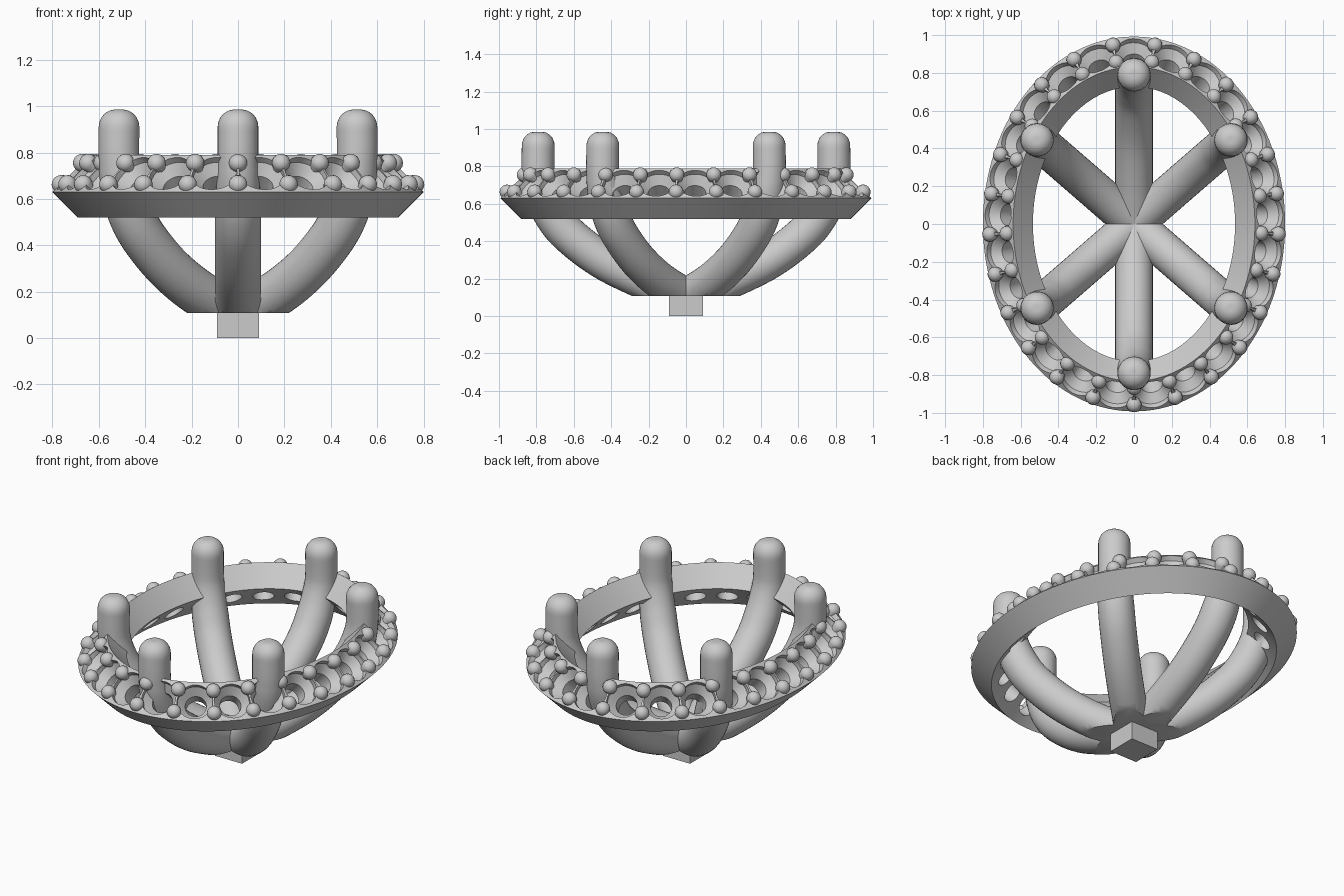
import bpy, bmesh, math
from mathutils import Vector

if "Cube" in bpy.data.objects:
    bpy.data.objects.remove(bpy.data.objects["Cube"])

AX, AY, MID_Z = 0.67, 0.862, 0.655      # centre line of the halo's square section
COUNT = 25                              # stones round the halo


def finish(name, bm, angle=35):
    bmesh.ops.recalc_face_normals(bm, faces=bm.faces)
    mesh = bpy.data.meshes.new(name)
    bm.to_mesh(mesh)
    bm.free()
    ob = bpy.data.objects.new(name, mesh)
    bpy.context.collection.objects.link(ob)
    smooth(ob, angle)
    return ob


def smooth(ob, angle=35):
    bpy.ops.object.select_all(action='DESELECT')
    ob.select_set(True)
    bpy.context.view_layer.objects.active = ob
    bpy.ops.object.shade_smooth_by_angle(angle=math.radians(angle))


def bridge(bm, rings, closed=False):
    n = len(rings[0])
    pairs = list(zip(rings, rings[1:]))
    if closed:
        pairs.append((rings[-1], rings[0]))
    for a, b in pairs:
        for i in range(n):
            j = (i + 1) % n
            bm.faces.new((a[i], a[j], b[j], b[i]))
    if not closed:
        bm.faces.new(rings[0][::-1])
        bm.faces.new(rings[-1])


def frame(t):
    """Point and outward normal on the halo ellipse."""
    c, s = math.cos(t), math.sin(t)
    return Vector((AX * c, AY * s, MID_Z)), Vector((c / AX, s / AY, 0)).normalized()


def at(t, out, up):
    p, n = frame(t)
    return p + n * out + Vector((0, 0, up))


def lathe(bm, origin, axis, profile, segs):
    """Turn (radius, height) points about an axis."""
    u = axis.orthogonal().normalized()
    v = axis.cross(u)
    rings = []
    for r, h in profile:
        rings.append([bm.verts.new(origin + axis * h + r * (
            u * math.cos(2 * math.pi * i / segs) + v * math.sin(2 * math.pi * i / segs)))
            for i in range(segs)])
    bridge(bm, rings)


# Evenly spaced parameters by arc length, starting at the front
STEPS = 4000
ts = [-math.pi / 2 + 2 * math.pi * i / STEPS for i in range(STEPS + 1)]
length = [0.0]
for a, b in zip(ts, ts[1:]):
    length.append(length[-1] + (at(b, .05, 0) - at(a, .05, 0)).length)


def spaced(k):
    target = (k % COUNT) / COUNT * length[-1]
    return next(t for t, l in zip(ts, length) if l >= target)


# Halo: a square section tilted 45 degrees, swept round the ellipse
bm = bmesh.new()
section = [(.13, -.025), (-.03, .135), (-.135, .025), (.02, -.135)]
bridge(bm, [[bm.verts.new(at(2 * math.pi * i / 160, o, u)) for o, u in section]
            for i in range(160)], closed=True)
halo = finish("halo", bm)

# Cutter: stepped stone seats drilled through the sloping top face
bm = bmesh.new()
for k in range(COUNT):
    t = spaced(k + .5)
    axis = (frame(t)[1] + Vector((0, 0, 1))).normalized()
    lathe(bm, at(t, .05, .055), axis,
          [(.058, -.25), (.058, -.075), (.098, -.03), (.098, .06)], 28)
cutter = finish("seat_cutter", bm)
mod = halo.modifiers.new("seats", 'BOOLEAN')
mod.operation, mod.solver, mod.object = 'DIFFERENCE', 'EXACT', cutter
bpy.context.view_layer.objects.active = halo
bpy.ops.object.modifier_apply(modifier=mod.name)
bpy.data.objects.remove(cutter)
smooth(halo)

# Beads: little domed claws in two rows between the seats
bm = bmesh.new()
bead = [(.02, -.085), (.026, -.04), (.038, -.012)] + [
    (.04 * math.cos(a), .038 * math.sin(a)) for a in (0, .35, .7, 1.05, 1.35, 1.53)]
for k in range(COUNT):
    t = spaced(k)
    axis = (frame(t)[1] + Vector((0, 0, 1))).normalized()
    for side in (1, -1):
        lathe(bm, at(t, .05 + side * .046, .055 - side * .046), axis, bead, 16)
finish("beads", bm, 60)


# Prongs: rounded posts that curve down into the base
def prong(name, x, y):
    reach = math.hypot(x, y)
    d = Vector((x, y, 0)) / reach
    side = Vector((-d.y, d.x, 0))
    path = [(0, .10), (.23, .19), (.455, .30), (.635, .435), (.725, .545),
            (.78, .665), (.8, .77), (.8, .91)]
    k = reach / .8
    pts = [Vector((r * (1 + (k - 1) * min(1, r / .5)), z)) for r, z in path]
    curve = []
    for i in range(len(pts) - 1):       # Catmull-Rom through the path points
        p0, p1, p2, p3 = (pts[max(i - 1, 0)], pts[i], pts[i + 1],
                          pts[min(i + 2, len(pts) - 1)])
        for s in range(6):
            f = s / 6
            curve.append(.5 * (2 * p1 + (p2 - p0) * f + (2 * p0 - 5 * p1 + 4 * p2 - p3) * f * f
                               + (3 * p1 - p0 - 3 * p2 + p3) * f ** 3))
    rad = [.1 if p.y < .55 else max(.088, .1 - (p.y - .55) * .06) for p in curve]
    for a in (0, .3, .6, .9, 1.2, 1.45, 1.57):   # rounded tip
        curve.append(Vector((reach, .91 + .075 * math.sin(a))))
        rad.append(.018 + .07 * math.cos(a))
    bm = bmesh.new()
    rings = []
    for i, (p, r) in enumerate(zip(curve, rad)):
        tan = (curve[min(i + 1, len(curve) - 1)] - curve[max(i - 1, 0)]).normalized()
        normal = d * tan.y - Vector((0, 0, tan.x))
        c = d * p.x + Vector((0, 0, p.y))
        rings.append([bm.verts.new(c + r * (side * math.cos(a) + normal * math.sin(a)))
                      for a in (2 * math.pi * j / 32 for j in range(32))])
    bridge(bm, rings)
    # flat underside where the prongs meet the base
    cut = bmesh.ops.bisect_plane(bm, geom=bm.verts[:] + bm.edges[:] + bm.faces[:],
                                 plane_co=(0, 0, .108), plane_no=(0, 0, 1), clear_inner=True)
    edges = [e for e in cut['geom_cut'] if isinstance(e, bmesh.types.BMEdge)]
    bmesh.ops.holes_fill(bm, edges=edges, sides=0)
    finish(name, bm, 40)


for sy, label in ((-1, "front"), (1, "back")):
    prong(label + "_prong", 0, sy * .79)
    for sx, hand in ((-1, "left"), (1, "right")):
        prong(f"{label}_{hand}_prong", sx * .513, sy * .445)

# Base: square peg under the prongs
bm = bmesh.new()
bmesh.ops.create_cube(bm, size=1)
for v in bm.verts:
    v.co = Vector((v.co.x * .18, v.co.y * .18, (v.co.z + .5) * .14))
finish("base_peg", bm)
